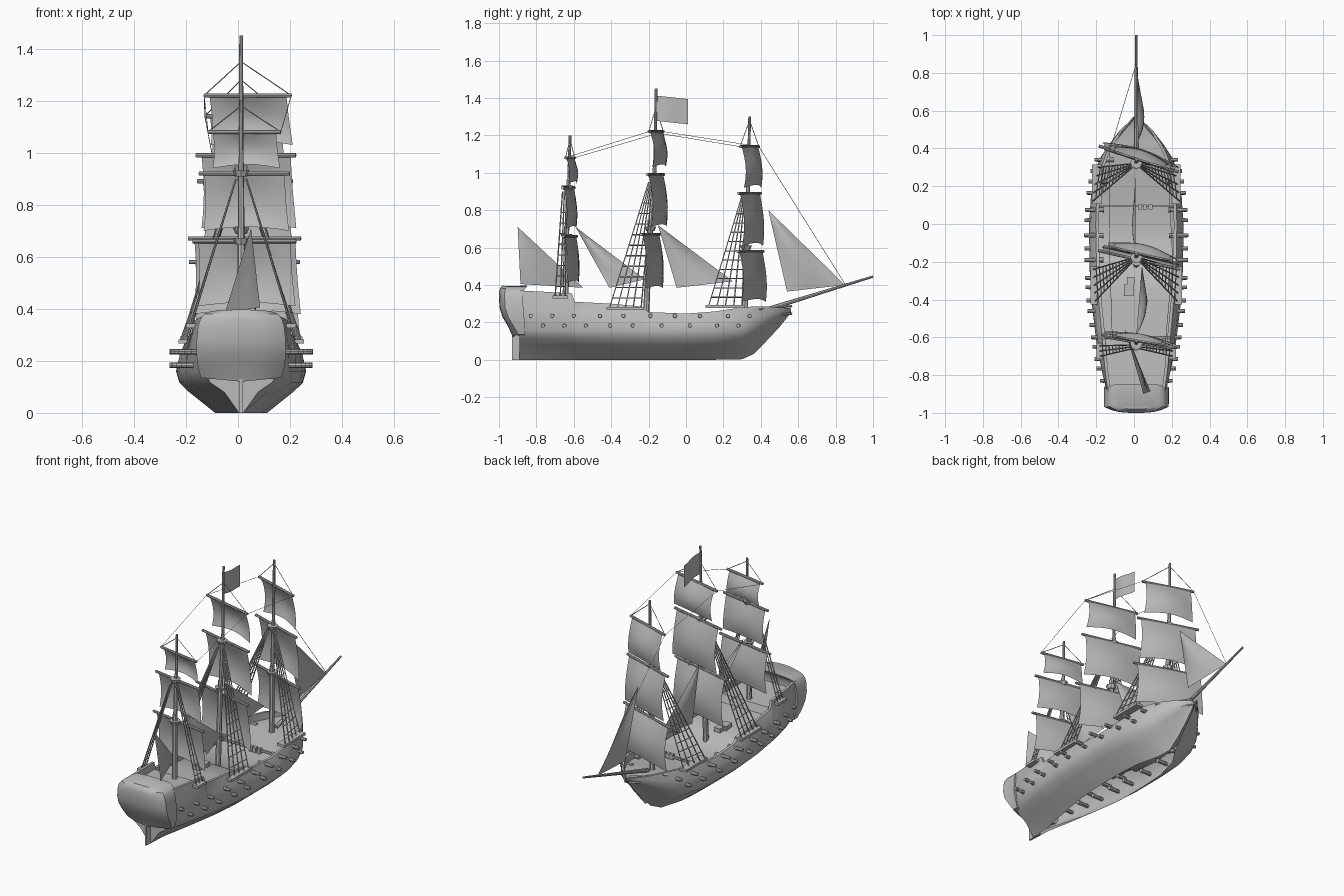
import bpy, bmesh, math
from mathutils import Vector, Matrix

if "Cube" in bpy.data.objects:
    bpy.data.objects.remove(bpy.data.objects["Cube"])

CX = 0.012  # ship centreline
grey = bpy.data.materials.new("plain_grey")
grey.diffuse_color = (0.5, 0.5, 0.5, 1)
grey.use_nodes = True
grey.node_tree.nodes["Principled BSDF"].inputs["Base Color"].default_value = grey.diffuse_color


def finish(name, bm, smooth=True):
    bmesh.ops.recalc_face_normals(bm, faces=bm.faces[:])
    me = bpy.data.meshes.new(name)
    bm.to_mesh(me)
    bm.free()
    ob = bpy.data.objects.new(name, me)
    bpy.context.collection.objects.link(ob)
    me.materials.append(grey)
    if smooth:
        bpy.context.view_layer.objects.active = ob
        ob.select_set(True)
        bpy.ops.object.shade_smooth_by_angle(angle=math.radians(35))
        ob.select_set(False)
    return ob


def rod(bm, a, b, r1, r2=None, sides=8):
    a, b = Vector(a), Vector(b)
    d = b - a
    m = Matrix.Translation((a + b) / 2) @ d.to_track_quat('Z', 'Y').to_matrix().to_4x4()
    bmesh.ops.create_cone(bm, cap_ends=True, segments=sides, radius1=r1,
                          radius2=r1 if r2 is None else r2, depth=d.length, matrix=m)


def box(bm, c, s):
    m = Matrix.Translation(c) @ Matrix.Diagonal((*s, 1))
    bmesh.ops.create_cube(bm, size=1, matrix=m)


# Hull stations: y, bottom half, bilge half, widest half, rail half, rail z, keel z
ST = [(-.89, .008, .065, .145, .15, .37, 0), (-.78, .012, .10, .182, .165, .365, 0),
      (-.61, .045, .145, .213, .18, .355, 0), (-.595, .047, .147, .215, .181, .31, 0),
      (-.40, .08, .185, .238, .20, .30, 0), (-.24, .097, .197, .247, .21, .285, 0),
      (-.20, .10, .20, .248, .211, .255, 0), (0, .10, .20, .25, .215, .247, 0),
      (.15, .09, .19, .24, .21, .258, 0), (.30, .05, .145, .212, .185, .28, .003),
      (.36, .018, .10, .185, .165, .285, .03), (.43, .008, .055, .135, .13, .285, .10),
      (.50, .005, .028, .078, .083, .28, .175), (.54, .004, .014, .035, .04, .277, .225),
      (.562, .003, .006, .010, .010, .275, .255)]


def station(y):
    for a, b in zip(ST, ST[1:]):
        if y <= b[0]:
            t = (y - a[0]) / (b[0] - a[0])
            return [p + (q - p) * t for p, q in zip(a, b)]
    return ST[-1]


# Hull shell, open along the flat bottom, with bulwarks and deck
bm = bmesh.new()
rings = []
for y, b, m, w, r, zr, k in ST:
    f = 1 - k / .285
    i = max(r - .016, .002)
    half = [(b, k), (m, k + .08 * f), ((m + w) / 2 + .012 * f, k + .115 * f), (w, k + .16 * f),
            ((w + r) / 2 + .008 * f, (k + .16 * f + zr) / 2), (r, zr), (i, zr), (i, zr - .045 * min(1, f * 2))]
    pts = half + [(-x, z) for x, z in reversed(half)]
    rings.append([bm.verts.new((CX + x, y, z)) for x, z in pts])
for a, b in zip(rings, rings[1:]):
    for j in range(len(a) - 1):
        bm.faces.new((a[j], a[j + 1], b[j + 1], b[j]))
bm.faces.new(rings[0])
bm.faces.new(rings[-1])
finish("hull", bm)

# Rounded stern gallery: stacked rings of z, half width, aft y, front y
bm = bmesh.new()
LV = [(.135, .155, -.925, -.86), (.185, .168, -.955, -.86), (.23, .172, -.982, -.866), (.28, .171, -.997, -.87),
      (.33, .166, -1.0, -.872), (.36, .157, -1.0, -.872), (.38, .143, -.995, -.86), (.391, .115, -.98, -.85)]
rings = []
for n, (z, hw, ya, yf) in enumerate(LV):
    ts = [j / 5 - 1 for j in range(11)]
    ring = [(t, ya + .03 * abs(t) ** 3) for t in ts] + [(t, yf) for t in reversed(ts)]
    rings.append([bm.verts.new((CX + t * hw, y, z - (.015 * (1 - abs(t)) if n == 0 else 0) + .006 * (1 - t * t) * (n == 7)))
                  for t, y in ring])
for a, b in zip(rings, rings[1:]):
    for j in range(len(a)):
        n = (j + 1) % len(a)
        bm.faces.new((a[j], a[n], b[n], b[j]))
bm.faces.new(rings[0])
bm.faces.new(rings[-1])
finish("stern_gallery", bm)

# Rudder and skeg
bm = bmesh.new()
box(bm, (CX, -.885, .068), (.012, .09, .136))
finish("rudder", bm, False)

# Cannons in two rows on both sides
bm = bmesh.new()
ROWS = [(.235, (-.83, -.715, -.6, -.46, -.335, -.19, -.06, .075, .225, .34)),
        (.183, (-.765, -.65, -.535, -.405, -.285, -.13, .02, .165, .28))]
for z, ys in ROWS:
    for y in ys:
        w = station(y)[3]
        for s in (-1, 1):
            rod(bm, (CX + s * (w - .075), y, z), (CX + s * (w + .026), y, z), .013, .010)
finish("cannons", bm)

# Bowsprit and bow rails
bm = bmesh.new()
rod(bm, (CX, .36, .247), (CX, 1.0, .445), .013, .006)
finish("bowsprit", bm)
bm = bmesh.new()
for s in (-1, 1):
    for z in (.23, .27):
        rod(bm, (CX + s * .155, .39, z), (CX + s * .012, .565, z + .017), .006, sides=4)
    for t in (.1, .3, .5, .7):
        p = (CX + s * (.155 - .143 * t), .39 + .175 * t)
        rod(bm, (*p, .235), (*p, .285), .004, sides=4)
finish("bow_rails", bm, False)

# Masts: y, top z, foot shift, yard angle, sails (top z, bottom z, half width, x shift, y shift),
# platforms, shroud foot y range, foot z, head z
MASTS = {
    "fore": (.325, 1.30, -.01, -18, [(1.14, .92, .15, .01, 0), (.89, .61, .18, .01, 0), (.58, .31, .21, .008, .005)],
             (.60, .885), (.12, .30), .285, .88),
    "main": (-.175, 1.45, -.04, -13, [(1.22, 1.03, .16, .022, 0), (.99, .71, .185, .015, -.003),
                                      (.67, .38, .21, .01, -.03)], (.70, .985), (-.41, -.24), .275, .95),
    "mizzen": (-.635, 1.20, -.01, -10, [(1.08, .94, .13, .01, 0), (.92, .70, .165, .01, -.008),
                                        (.66, .41, .19, .01, 0)], (.66, .92), (-.70, -.645), .335, .90)}


def sail(bm, fn, nu, nv):
    g = [[bm.verts.new(fn(u / nu, v / nv)) for u in range(nu + 1)] for v in range(nv + 1)]
    for v in range(nv):
        for u in range(nu):
            bm.faces.new((g[v][u], g[v][u + 1], g[v + 1][u + 1], g[v + 1][u]))


ends = {}
for name, (my, top, foot_dy, ang, sails, plats, feet, fz, hz) in MASTS.items():
    # Tapered mast and its platforms
    bm = bmesh.new()
    z1, z2 = plats
    lean = .015
    rod(bm, (CX, my + foot_dy, .2), (CX, my + foot_dy * .4, z1 + .05), .017, .014)
    rod(bm, (CX, my + foot_dy * .4, z1 - .03), (CX, my + lean / 2, z2 + .04), .013, .011)
    rod(bm, (CX, my + lean / 2, z2 - .03), (CX, my + lean, top), .010, .007)
    for z, d in ((z1, foot_dy * .4), (z2, 0)):
        rod(bm, (CX, my + d, z - .012), (CX, my + d, z + .012), .022, .032)
    finish(name + "_mast", bm)

    # Yards, square sails and lifts
    rot = Matrix.Rotation(math.radians(ang), 4, 'Z')
    yards, cloth, lines = bmesh.new(), bmesh.new(), bmesh.new()
    ends[name] = []
    amp = .04 if name == "mizzen" else .055
    for zt, zb, hw, dx, dy in sails:
        base = Vector((CX + dx, my + dy, 0))
        pair = [base + rot @ Vector((s * (hw + .012), .015, zt)) for s in (-1, 1)]
        ends[name].append(pair)
        rod(yards, pair[0], pair[1], .008)

        def shape(u, v):
            x = (2 * u - 1) * hw * (.95 + .06 * v - .03 * math.sin(math.pi * v)) + dx * v * .5
            belly = amp * math.sin(math.pi * (.03 + .72 * v)) * (.5 + .5 * math.sin(math.pi * u))
            z = zt + (zb - zt) * v + .015 * v * math.sin(math.pi * u)
            return base + rot @ Vector((x, .015 + belly, z))
        sail(cloth, shape, 8, 8)
    for p in ends[name][0]:
        rod(lines, (CX, my + lean, top - .1 if name == "main" else top - .02), p, .002, sides=4)
    finish(name + "_yards", yards)
    finish(name + "_square_sails", cloth)
    finish(name + "_lifts", lines, False)

    # Shrouds, ratlines and channels
    bm = bmesh.new()
    count, rungs = (3, 9) if name == "mizzen" else (5, 11)
    for s in (-1, 1):
        foot, head = [], Vector((CX + s * .02, my - .005, hz))
        for j in range(count):
            y = feet[0] + (feet[1] - feet[0]) * j / (count - 1)
            foot.append(Vector((CX + s * (station(y)[4] + .02), y, fz)))
            rod(bm, foot[-1], head + Vector((0, (j / (count - 1) - 1) * .02, 0)), .0036, sides=4)
        for k in range(1, rungs):
            t = k / (rungs + 1)
            h0 = head - Vector((0, .02, 0))
            for p, q in zip(foot, foot[1:]):
                rod(bm, p.lerp(h0, t), q.lerp(head, t), .003, sides=4)
        mid = (foot[0] + foot[-1]) / 2
        box(bm, (mid.x - s * .008, mid.y, fz), (.05, feet[1] - feet[0] + .03, .016))
    finish(name + "_shrouds", bm, False)

# Triangular sails: peak, aft clew, fore tack, sideways belly
TRI = {"jib": ((CX + .01, .44, .80), (CX + .03, .54, .365), (CX, .85, .40), .03),
       "main_staysail": ((CX, -.15, .72), (CX - .02, -.05, .385), (CX - .005, .25, .42), -.015),
       "mizzen_staysail": ((CX, -.59, .71), (CX + .06, -.41, .385), (CX + .03, -.22, .43), .03),
       "spanker": ((.05, -.90, .71), (.085, -.885, .405), (-.05, -.55, .385), .012)}
for name, (peak, clew, tack, belly) in TRI.items():
    peak, clew, tack = map(Vector, (peak, clew, tack))
    bm = bmesh.new()

    def shape(u, v):
        p = peak.lerp(clew.lerp(tack, u), v)
        p.x += belly * math.sin(math.pi * u) * math.sin(math.pi * v)
        return p
    sail(bm, shape, 6, 6)
    bmesh.ops.remove_doubles(bm, verts=bm.verts[:], dist=1e-5)
    finish(name, bm)

# Waving flag on the main mast
bm = bmesh.new()
sail(bm, lambda u, v: Vector((CX + .006 * math.sin(u * 5), -.155 + .165 * u, 1.412 - .018 * u - .135 * v)), 8, 2)
finish("flag", bm)

# Braces between the masts and the forestay
bm = bmesh.new()
for a, b in (("fore", "main"), ("main", "mizzen")):
    for s in (0, 1):
        rod(bm, ends[a][0][s], ends[b][0][s], .0013, sides=4)
rod(bm, ends["fore"][0][0], (CX, .85, .405), .0015, sides=4)
finish("stays", bm, False)

# Deck fittings: hatches, cross rail and crates
bm = bmesh.new()
box(bm, (CX - .04, -.35, .262), (.05, .06, .03))
box(bm, (CX - .03, -.30, .26), (.04, .04, .025))
box(bm, (CX, .095, .225), (.40, .012, .012))
for x in (.02, .045, .075):
    box(bm, (CX + x, .09, .222), (.02, .025, .035))
finish("deck_fittings", bm, False)
